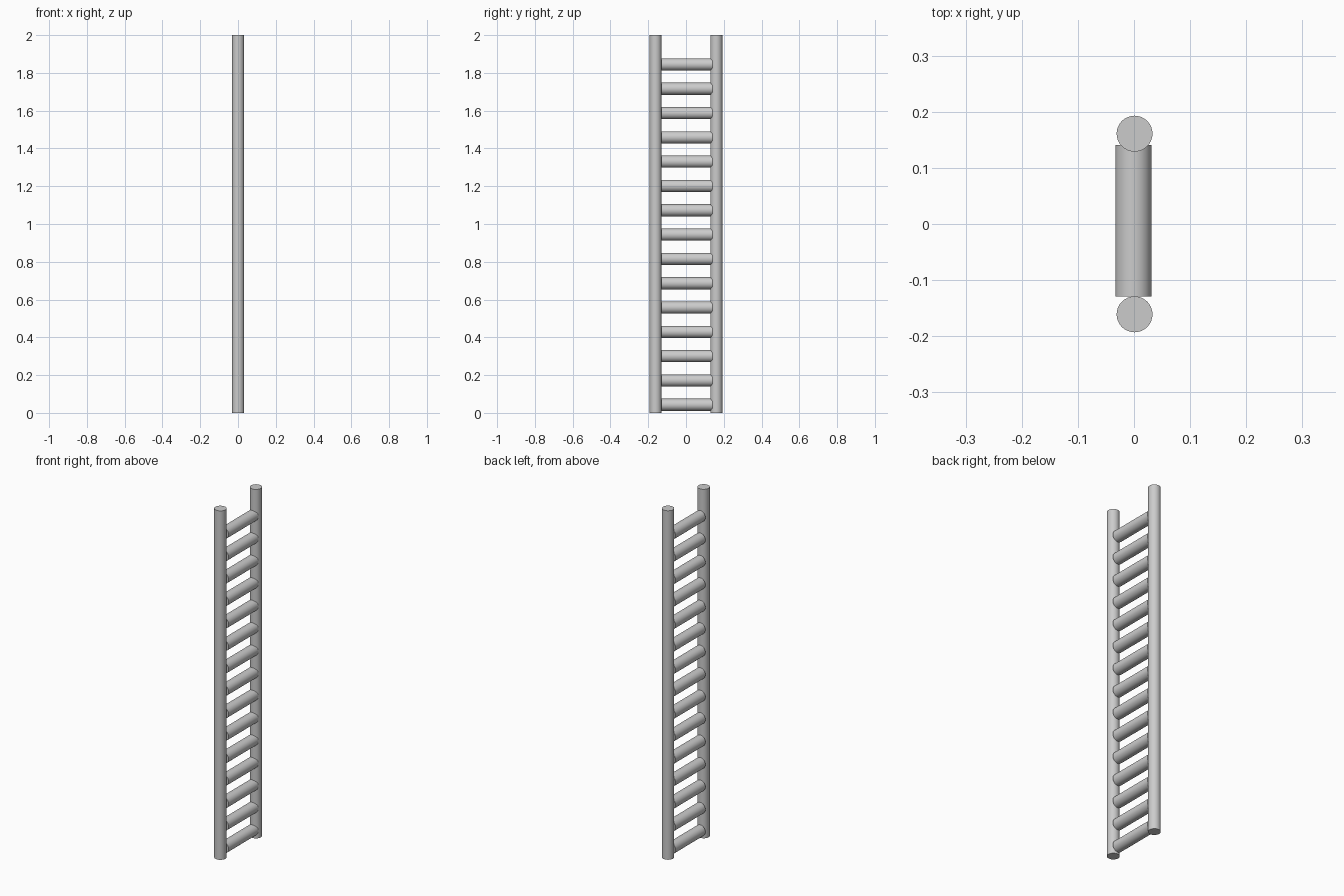
import bpy
import math

cube = bpy.data.objects.get("Cube")
if cube:
    bpy.data.objects.remove(cube, do_unlink=True)

# Single plain grey for the whole ladder
GREY = (0.6, 0.6, 0.6, 1)
metal = bpy.data.materials.new("plain grey")
metal.use_nodes = True
metal.diffuse_color = GREY
metal.node_tree.nodes["Principled BSDF"].inputs["Base Color"].default_value = GREY

RADIUS = 0.032
RUNGS = 15


def rod(name, length, location, tilt=0):
    bpy.ops.mesh.primitive_cylinder_add(vertices=32, radius=RADIUS, depth=length,
                                        location=location, rotation=(tilt, 0, 0))
    part = bpy.context.object
    part.name = name
    part.data.materials.append(metal)
    bpy.ops.object.shade_smooth_by_angle(angle=math.radians(40))


# Upright rails
for name, y in (("front_rail", -0.161), ("back_rail", 0.161)):
    rod(name, 2, (0.001, y, 1))

# Evenly spaced rungs, set slightly toward the back rail
for i in range(RUNGS):
    z = 0.043 + i * 0.1287
    rod(f"rung_{i + 1}", 0.27, (-0.001, 0.006, z), math.pi / 2)
